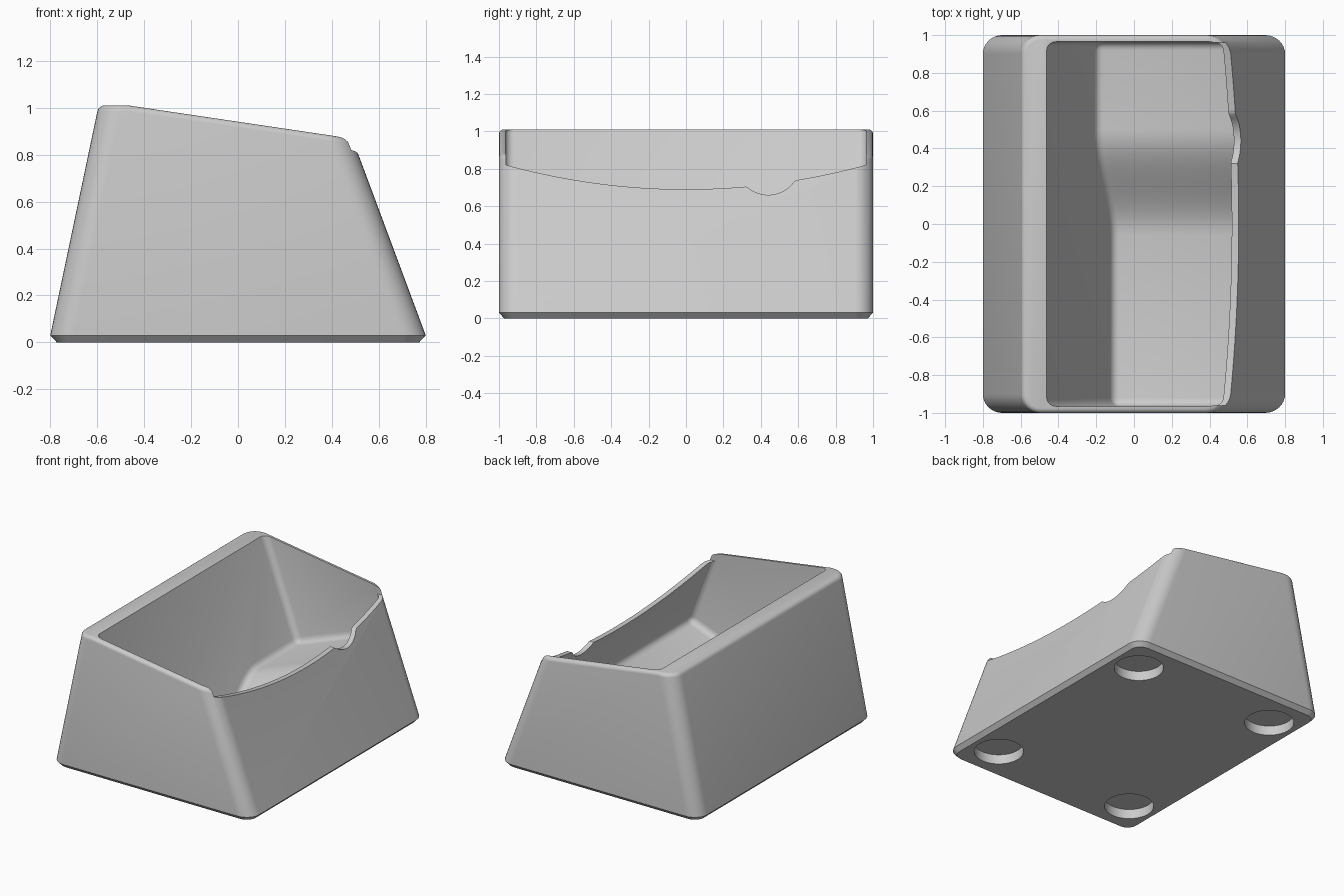
import bpy, bmesh, math
from mathutils import Vector, Matrix

cube = bpy.data.objects.get("Cube")
if cube:
    bpy.data.objects.remove(cube, do_unlink=True)

grey = bpy.data.materials.new("plain_grey")
grey.use_nodes = True
grey.diffuse_color = (0.6, 0.6, 0.6, 1)
grey.node_tree.nodes["Principled BSDF"].inputs["Base Color"].default_value = grey.diffuse_color


def prism(points, axis, start, end):
    """Extrude a closed outline of 3D points along an axis."""
    bm = bmesh.new()
    face = bm.faces.new([bm.verts.new(Vector(p) + axis * start) for p in points])
    new = bmesh.ops.extrude_face_region(bm, geom=[face])["geom"]
    bmesh.ops.translate(bm, vec=axis * (end - start),
                        verts=[v for v in new if isinstance(v, bmesh.types.BMVert)])
    bmesh.ops.recalc_face_normals(bm, faces=bm.faces)
    return bm


def bevel(bm, edges, size, steps):
    bmesh.ops.bevel(bm, geom=edges, offset=size, offset_type='OFFSET', segments=steps,
                    profile=0.5, affect='EDGES', clamp_overlap=True)
    bm.normal_update()


def make(name, bm):
    mesh = bpy.data.meshes.new(name)
    bm.to_mesh(mesh)
    bm.free()
    mesh.materials.append(grey)
    obj = bpy.data.objects.new(name, mesh)
    bpy.context.scene.collection.objects.link(obj)
    return obj


X, Y = Vector((1, 0, 0)), Vector((0, 1, 0))
LEAN = 0.372

# Outer body: wedge outline, rounded corners, soft rim and chamfered foot
outline = [(-0.8, 0.03), (0.8, 0.03), (0.488, 0.868), (-0.47, 1.01), (-0.594, 1.01)]
body = prism([(x, 0, z) for x, z in outline], Y, -1, 1)
corners = [e for e in body.edges
           if abs(e.verts[0].co.z - e.verts[1].co.z) > 0.5]
bevel(body, corners, 0.1, 8)
rim = [e for e in body.edges
       if sorted(f.normal.z > 0.9 for f in e.link_faces) == [False, True]]
bevel(body, rim, 0.025, 4)
base = [f for f in body.faces if f.normal.z < -0.9]
bmesh.ops.inset_region(body, faces=base, thickness=0.028)
bmesh.ops.translate(body, vec=(0, 0, -0.03), verts=list({v for f in base for v in f.verts}))
holder = make("holder_body", body)

# Tilted pocket with a stepped floor that ramps from deep to shallow
HALF, LENGTH, STEP = 0.965, 0.808, 0.245
ramp = []
for i in range(13):
    t = i / 12
    ramp.append((0, -0.06 + 0.56 * t, STEP * t * t * (3 - 2 * t)))
section = [(0, -HALF, 1.6), (0, -HALF, 0)] + ramp + [(0, HALF, STEP), (0, HALF, 1.6)]
pocket = prism(section, X, 0, LENGTH)
round_edges = []
for e in pocket.edges:
    a, b = e.verts[0].co, e.verts[1].co
    along_u = abs(a.x - b.x) > 0.1
    on_end = abs(abs(a.y) - HALF) < 0.001
    is_top = a.z > 1.5 and b.z > 1.5
    if not is_top and (not along_u or on_end):
        round_edges.append(e)
bevel(pocket, round_edges, 0.045, 4)
tilt = Matrix.Rotation(-math.atan(LEAN), 4, 'Y')
pocket.transform(Matrix.Translation((-0.11, 0, 0.06)) @ tilt)
cutters = [make("pocket_cutter", pocket)]

# Curved front lip with a round thumb notch
RADIUS, NOTCH_Y, NOTCH_Z, EDGE = 0.169, 0.44, 0.66, 0.962
lip = []
for i in range(121):
    y = -EDGE + 2 * EDGE * i / 120
    z = 0.69 + 0.13 * (y / EDGE) ** 2
    d = y - NOTCH_Y
    if abs(d) < RADIUS:
        z = min(z, NOTCH_Z + RADIUS - math.sqrt(RADIUS ** 2 - d * d))
    lip.append((0, y, z))
lip += [(0, EDGE, 1.3), (0, -EDGE, 1.3)]
cutters.append(make("lip_cutter", prism(lip, X, 0.3, 1.0)))

# Four round recesses for the feet
feet = bmesh.new()
for sx in (-1, 1):
    for sy in (-1, 1):
        spot = Matrix.Translation((sx * 0.57, sy * 0.73, 0))
        bmesh.ops.create_cone(feet, cap_ends=True, segments=48, radius1=0.165, radius2=0.165,
                              depth=0.14, matrix=spot)
cutters.append(make("foot_recess_cutter", feet))

# Cut the body, keep the result and drop the cutters
for cutter in cutters:
    cutter.hide_render = True
    mod = holder.modifiers.new(cutter.name, 'BOOLEAN')
    mod.operation, mod.solver, mod.object = 'DIFFERENCE', 'EXACT', cutter
bpy.context.view_layer.update()
graph = bpy.context.evaluated_depsgraph_get()
result = bpy.data.meshes.new_from_object(holder.evaluated_get(graph))
holder.modifiers.clear()
holder.data = result
for cutter in cutters:
    bpy.data.objects.remove(cutter, do_unlink=True)

bpy.ops.object.select_all(action='DESELECT')
holder.select_set(True)
bpy.context.view_layer.objects.active = holder
bpy.ops.object.shade_smooth_by_angle(angle=math.radians(30))
